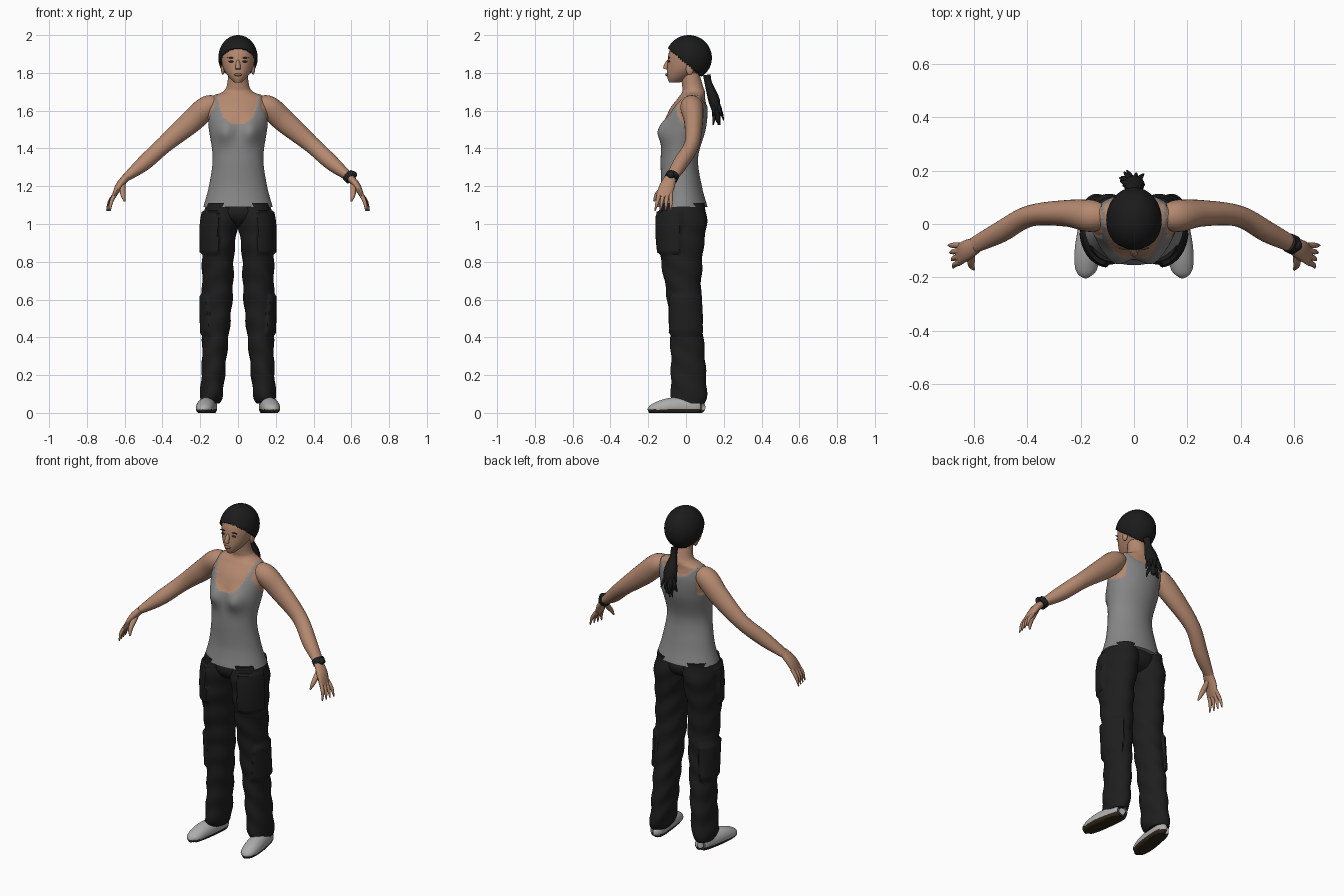
import bpy, bmesh, math, random
from mathutils import Vector

random.seed(4)
if "Cube" in bpy.data.objects:
    bpy.data.objects.remove(bpy.data.objects["Cube"])


def material(name, red, green, blue):
    mat = bpy.data.materials.new(name)
    mat.use_nodes = True
    mat.diffuse_color = (red, green, blue, 1)
    shader = mat.node_tree.nodes["Principled BSDF"]
    shader.inputs["Base Color"].default_value = mat.diffuse_color
    shader.inputs["Roughness"].default_value = .8
    return mat


def grey(name, value):
    return material(name, value, value, value)


SKIN = material("skin", .46, .25, .16)
LIPS = material("lips", .3, .13, .09)
EYES = material("eyes_brown", .06, .04, .03)
SOLE = material("sole_brown", .03, .02, .01)
VEST = grey("vest_grey", .24)
SHOE = grey("shoe_grey", .42)
CLOTH = grey("trouser_black", .013)
HAIR = grey("hair_black", .011)
STRAP = grey("watch_black", .015)


def smooth(stations, steps):
    """Catmull-Rom resampling of a list of equal-length tuples."""
    padded = [stations[0], *stations, stations[-1]]
    out = []
    for quad in zip(padded, padded[1:], padded[2:], padded[3:]):
        for step in range(steps):
            t = step / steps
            out.append([b + t / 2 * (c - a + t * (2*a - 5*b + 4*c - d + t * (3*(b - c) + d - a)))
                        for a, b, c, d in zip(*quad)])
    return out + [list(stations[-1])]


def build(name, rings, mats, rule=None, drop=None, side=1):
    """Skin a list of rings, cap the ends and colour the faces by a rule."""
    bm = bmesh.new()
    rows = [[bm.verts.new((p.x * side, p.y, p.z)) for p in ring] for ring in rings]
    for low, high in zip(rows, rows[1:]):
        for i in range(len(low)):
            bm.faces.new((low[i - 1], low[i], high[i], high[i - 1]))
    bm.faces.new(rows[0])
    bm.faces.new(rows[-1])
    bmesh.ops.recalc_face_normals(bm, faces=bm.faces)
    for face in bm.faces:
        face.smooth = True
        if rule:
            face.material_index = rule(face.calc_center_median())
    if drop:
        unwanted = [face for face in bm.faces if drop(face.calc_center_median())]
        bmesh.ops.delete(bm, geom=unwanted, context='FACES')
    mesh = bpy.data.meshes.new(name)
    bm.to_mesh(mesh)
    bm.free()
    mesh.set_sharp_from_angle(angle=math.radians(50))
    for mat in mats:
        mesh.materials.append(mat)
    obj = bpy.data.objects.new(name, mesh)
    bpy.context.collection.objects.link(obj)
    return obj


def circle(count):
    angles = [math.tau * i / count for i in range(count)]
    return [Vector((math.cos(a), math.sin(a), 0)) for a in angles]


def loft(name, stations, mats, count=32, steps=4, warp=None, **options):
    """Stack of level rings; a station is z, x min, x max, y min, y max."""
    rings = []
    for z, left, right, front, back in smooth(stations, steps):
        ring = []
        for out in circle(count):
            p = Vector((left + right + out.x * (right - left), front + back + out.y * (back - front), 0)) / 2
            p.z = z
            ring.append(warp(p, out) if warp else p)
        rings.append(ring)
    return build(name, rings, mats, **options)


def level(stations):
    return [(z, -half, half, front, back) for z, half, front, back in stations]


def limb(name, stations, mats, count=16, steps=4, ref=Vector((0, 1, 0)), floor=-1, **options):
    """Tube along a path; a station is x, y, z and two radii."""
    path = smooth(stations, steps)
    centres = [Vector(p[:3]) for p in path]
    rings = []
    for i, (*_, wide, deep) in enumerate(path):
        along = (centres[min(i + 1, len(path) - 1)] - centres[max(i - 1, 0)]).normalized()
        across = along.cross(ref).normalized()
        up = across.cross(along)
        ring = [centres[i] + across * c.x * wide + up * c.y * deep for c in circle(count)]
        for p in ring:
            p.z = max(p.z, floor)
        rings.append(ring)
    return build(name, rings, mats, **options)


def taper(name, start, middle, end, radius, mat, **options):
    """Short pointed limb, for fingers and hair strands."""
    sizes = (radius, radius * .9, radius * .3)
    limb(name, [(*p, r, r) for p, r in zip((start, middle, end), sizes)], [mat], count=10, **options)


def blob(name, centre, size, mat, rows=8, **options):
    (x, y, z), (a, b, c) = centre, size
    stations = []
    for i in range(rows + 1):
        turn = math.pi * i / rows
        r = max(math.sin(turn), .03)
        stations.append((z - c * math.cos(turn), x - a * r, x + a * r, y - b * r, y + b * r))
    return loft(name, stations, [mat], **options)


# Torso: neck and chest skin with a scooped vest
def is_vest(p):
    x = abs(p.x)
    scoop = (x / .11) ** 4
    neckline = 1.53 + .15 * scoop if p.y < .03 else 1.63 + .05 * scoop
    armhole = x > .12 and math.hypot((p.y - .03) / .08, (p.z - 1.62) / .1) < 1
    shoulder = x > .14 and p.z > 1.62
    return p.z < min(neckline, 1.69) and not armhole and not shoulder


def torso_shape(p, out):
    if p.y < 0:
        p.y -= .036 * math.exp(-((abs(p.x) - .07) / .05) ** 2 - ((p.z - 1.49) / .06) ** 2)
    return p + out * .004 if is_vest(p) else p


loft("torso", level([
    (1.09, .18, -.15, .11), (1.2, .15, -.13, .08), (1.35, .13, -.13, .06),
    (1.5, .15, -.12, .1), (1.6, .16, -.09, .11), (1.67, .14, -.04, .1),
    (1.7, .08, -.02, .1), (1.73, .06, -.02, .09), (1.8, .05, -.03, .07)]),
    [SKIN, VEST], count=120, steps=12, warp=torso_shape, rule=is_vest)

# Head and face
loft("head", level([
    (1.75, .02, -.09, -.03), (1.78, .05, -.1, .03), (1.83, .08, -.1, .1),
    (1.91, .09, -.09, .12), (1.96, .06, -.06, .08), (1.99, .01, -.01, .02)]), [SKIN])
taper("nose", (0, -.11, 1.82), (0, -.1, 1.85), (0, -.09, 1.87), .013, SKIN, ref=Vector((1, 0, 0)))
blob("mouth", (0, -.1, 1.79), (.02, .01, .008), LIPS)

# Hair cap, open over the face along a slanting hairline
cap = blob("hair", (0, .015, 1.88), (.104, .122, .12), HAIR, rows=24, count=64,
           drop=lambda p: p.z < 1.85 - .85 * p.y)
shell = cap.modifiers.new("thickness", 'SOLIDIFY')
shell.thickness = .01
shell.offset = -1

# Ponytail with loose pointed strands
tail = [(0, .11, 1.79, .02, .02), (0, .12, 1.74, .02, .02),
        (0, .15, 1.65, .04, .03), (0, .17, 1.54, .01, .01)]
limb("ponytail", tail, [HAIR])
for strand in range(22):
    x, y, z, spread, _ = random.choice(smooth(tail[1:], 5)[3:-3])
    start = Vector((0, y, z))
    sway = Vector((random.uniform(-1, 1) * spread, random.uniform(-.01, .03), -.03))
    taper("hair_strand", start, start + sway, start + sway * 1.6 - Vector((0, 0, .03)), .011, HAIR)


# Trouser leg relief: raised pockets and soft creases
def leg_shape(p, out):
    lift = .003 * math.sin(p.z * 48 + 2 * out.x + 3 * out.y)
    thigh_pocket = .85 < p.z < 1.07 and p.x > .1 and p.y < -.03
    knee_pocket = .42 < p.z < .63 and out.x > .3 and abs(p.y) < .08
    return p + out * (.013 if thigh_pocket or knee_pocket else lift)


blob("trouser_seat", (0, -.02, 1.06), (.17, .12, .08), CLOTH)
leg = [(.05, .1, .2, -.06, .1), (.1, .08, .2, -.08, .11), (.3, .06, .19, -.08, .1),
       (.6, .03, .19, -.1, .08), (.85, .02, .19, -.14, .09), (1, 0, .19, -.15, .11),
       (1.11, 0, .17, -.14, .1)]
shoe = [(.15, .08, .03, .02, .02), (.15, .06, .03, .04, .05), (.17, -.08, .03, .05, .05),
        (.18, -.17, .02, .04, .03), (.18, -.2, .01, .01, .01)]
arm = [(.1, .03, 1.63, .04, .04), (.16, .03, 1.62, .06, .06), (.25, .04, 1.54, .06, .05),
       (.39, .03, 1.42, .045, .04), (.5, -.03, 1.32, .04, .04), (.6, -.08, 1.24, .02, .03)]
palm = [(.59, -.08, 1.25, .02, .03), (.63, -.1, 1.2, .02, .04), (.66, -.12, 1.14, .01, .04)]

for side, tag in ((1, "left_"), (-1, "right_")):
    loft(tag + "trouser_leg", leg, [CLOTH], count=64, steps=16, warp=leg_shape, side=side)
    limb(tag + "shoe", shoe, [SHOE, SOLE], count=32, steps=8, ref=Vector((0, 0, 1)), floor=0,
         rule=lambda p: p.z < .018, side=side)
    limb(tag + "arm", arm, [SKIN], count=24, steps=6, side=side)
    limb(tag + "palm", palm, [SKIN], side=side)
    # Fingers fan out from the knuckles
    for finger in range(4):
        knuckle = Vector((.65, -.08 - .02 * finger, 1.16))
        reach = Vector((.045 - .006 * finger, -.008 * finger, -.09))
        bend = Vector((.007, 0, .003))
        taper(tag + "finger", knuckle, knuckle + reach / 2 + bend, knuckle + reach, .011, SKIN, side=side)
    taper(tag + "thumb", (.61, -.1, 1.21), (.61, -.15, 1.16), (.6, -.17, 1.12), .015, SKIN, side=side)
    blob(tag + "eye", (side * .035, -.09, 1.86), (.015, .005, .005), EYES)
    blob(tag + "brow", (side * .037, -.09, 1.88), (.02, .005, .003), EYES)
    blob(tag + "ear", (side * .08, .02, 1.82), (.01, .02, .03), SKIN)

# Wrist watch on the left arm
limb("watch_band", [(.58, -.07, 1.26, .034, .036), (.6, -.08, 1.24, .034, .036)], [STRAP])
blob("watch_face", (.61, -.08, 1.26), (.02, .02, .02), STRAP)
